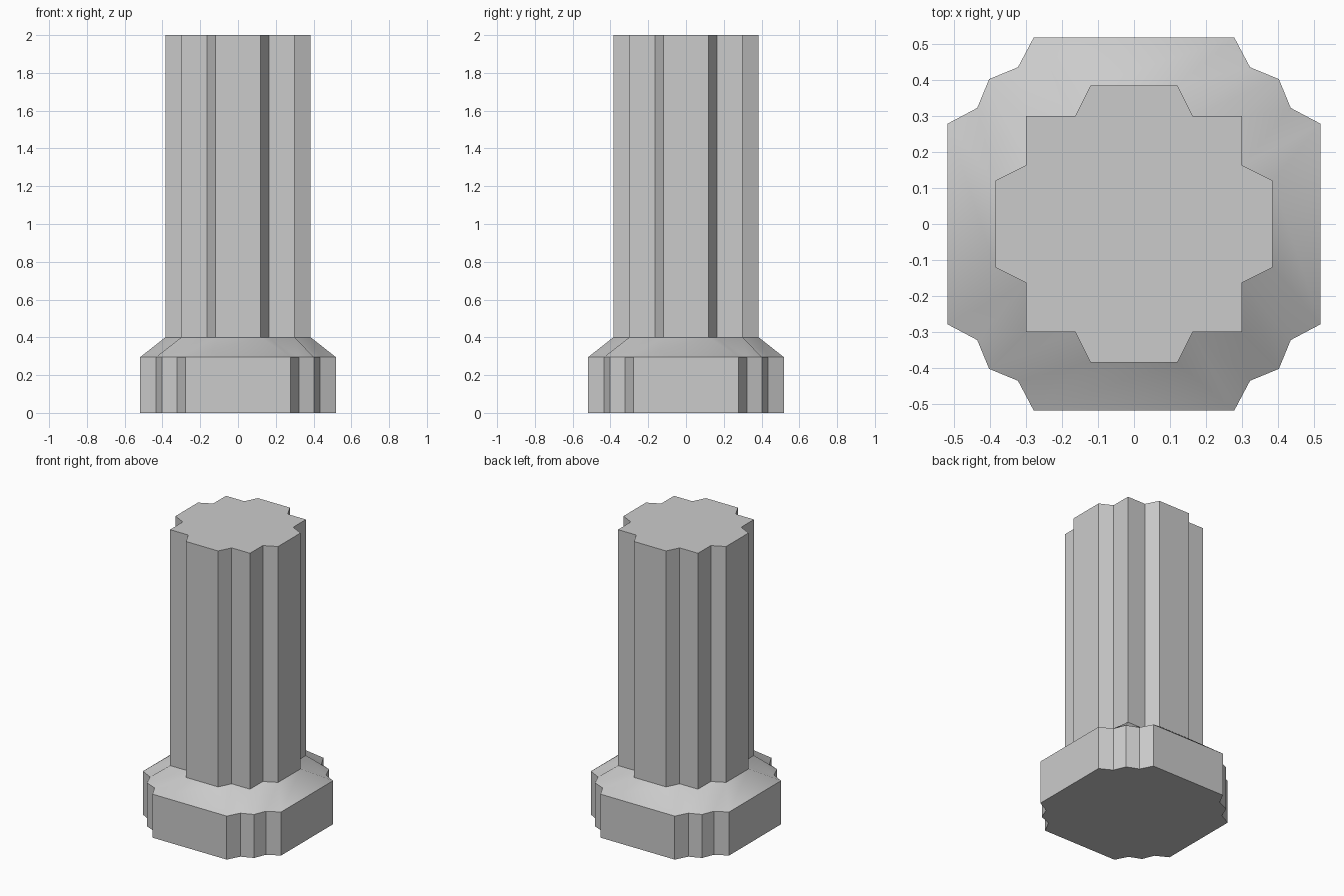
import bpy, bmesh

if "Cube" in bpy.data.objects:
    bpy.data.objects.remove(bpy.data.objects["Cube"])

# One quarter of each notched cross-section; the rest follows by rotation
SHAFT = [(0.385, 0.12), (0.30, 0.163), (0.30, 0.30), (0.163, 0.30), (0.12, 0.385)]
BASE = [(0.518, 0.278), (0.435, 0.322), (0.402, 0.402), (0.322, 0.435), (0.278, 0.518)]


def full_section(quarter):
    pts, q = [], quarter
    for _ in range(4):
        pts += q
        q = [(-y, x) for x, y in q]
    return pts


def loft(name, levels, smooth_bands=()):
    """Skin a closed solid through (z, quarter section) levels."""
    bm = bmesh.new()
    rings = [[bm.verts.new((x, y, z)) for x, y in full_section(q)] for z, q in levels]
    for band, (a, b) in enumerate(zip(rings, rings[1:])):
        n = len(a)
        for i in range(n):
            j = (i + 1) % n
            face = bm.faces.new((a[i], a[j], b[j], b[i]))
            face.smooth = band in smooth_bands
    bm.faces.new(rings[0][::-1])
    bm.faces.new(rings[-1])
    # Only edges inside a smooth band stay soft
    for e in bm.edges:
        e.smooth = all(f.smooth for f in e.link_faces)
    mesh = bpy.data.meshes.new(name)
    bm.to_mesh(mesh)
    bm.free()
    obj = bpy.data.objects.new(name, mesh)
    bpy.context.collection.objects.link(obj)
    return obj


# Foot block, sloped collar and fluted shaft in one solid
loft("notched_column", [(0, BASE), (0.295, BASE), (0.40, SHAFT), (2.0, SHAFT)], smooth_bands=(1,))
